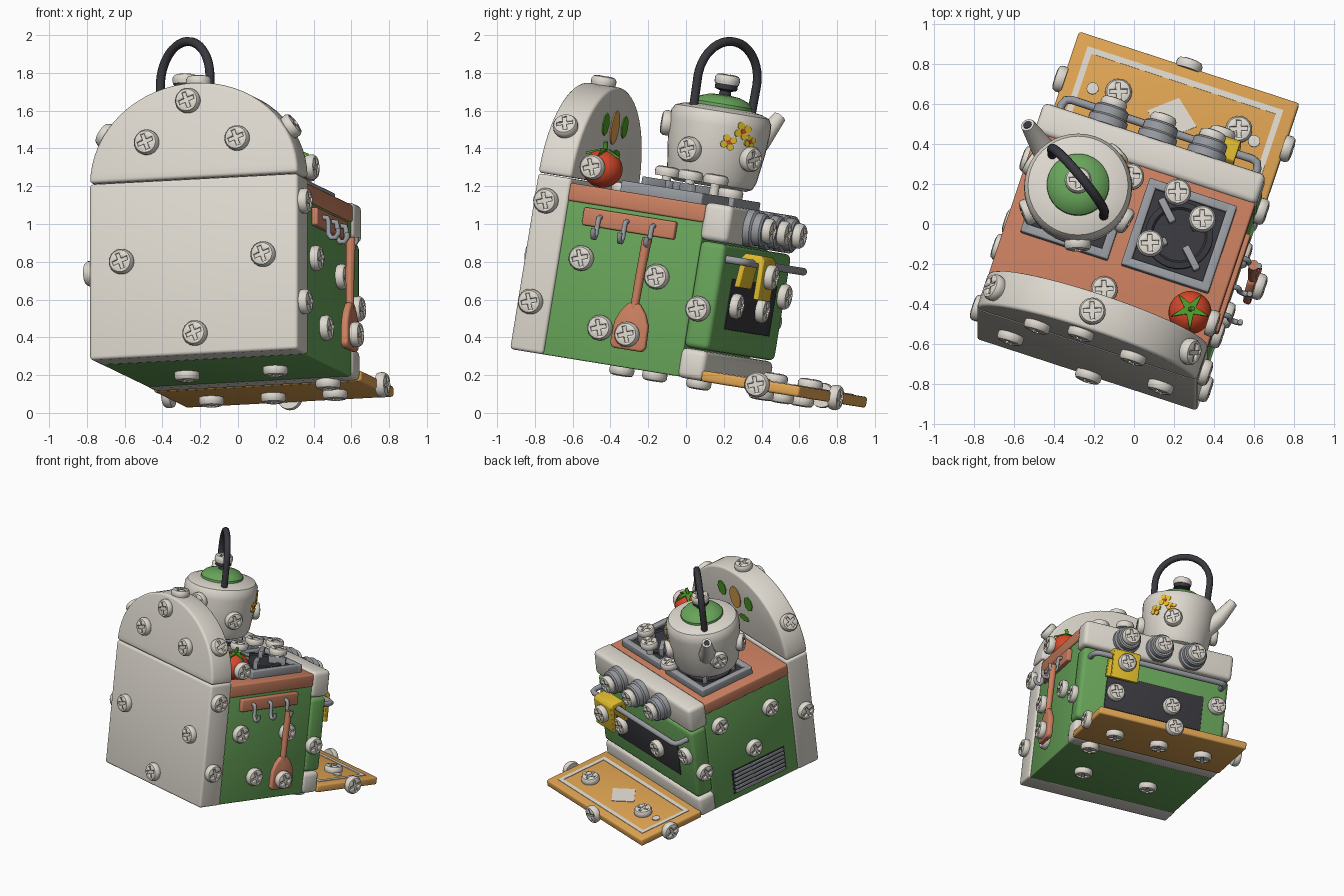
import bpy, bmesh, math
from mathutils import Matrix, Vector

if "Cube" in bpy.data.objects:
    bpy.data.objects.remove(bpy.data.objects["Cube"])

# The whole stove is turned and tipped as one toy
TILT = Matrix.Rotation(math.radians(-9.2), 4, 'X') @ Matrix.Rotation(math.radians(-18.3), 4, 'Z')
X, Y, Z = Vector((1, 0, 0)), Vector((0, 1, 0)), Vector((0, 0, 1))

def colour(name, r, g, b):
    m = bpy.data.materials.new(name)
    lin = lambda c: ((c / 255 + 0.055) / 1.055) ** 2.4
    m.diffuse_color = (lin(r), lin(g), lin(b), 1)
    m.use_nodes = True
    m.node_tree.nodes["Principled BSDF"].inputs["Base Color"].default_value = m.diffuse_color
    return m

CREAM = colour("cream", 222, 217, 207)
GREEN = colour("enamel green", 104, 165, 90)
TERRA = colour("terracotta", 203, 128, 96)
TAN = colour("tan orange", 222, 163, 82)
GREY = colour("steel grey", 152, 155, 160)
DARK = colour("charcoal", 56, 56, 62)
YELLOW = colour("yellow", 226, 190, 45)
RED = colour("tomato red", 214, 70, 40)
LEAF = colour("leaf green", 78, 158, 40)

def frame(p, n):
    """Matrix at p whose z axis points along n."""
    n = Vector(n).normalized()
    up = Z if abs(n.z) < 0.9 else Y
    x = up.cross(n).normalized()
    m = Matrix((x, n.cross(x), n)).transposed().to_4x4()
    m.translation = p
    return m

def place(name, me, mat, m):
    if not me.materials:
        me.materials.append(mat)
    ob = bpy.data.objects.new(name, me)
    bpy.context.collection.objects.link(ob)
    ob.matrix_world = TILT @ m
    return ob

def finish(name, bm, mat, m, bevel=0, seg=3):
    bmesh.ops.recalc_face_normals(bm, faces=bm.faces[:])
    if bevel:
        es = [e for e in bm.edges if e.calc_face_angle(0) > 0.6]
        bmesh.ops.bevel(bm, geom=es, offset=bevel, segments=seg, affect='EDGES', profile=0.5, clamp_overlap=True)
    me = bpy.data.meshes.new(name)
    bm.to_mesh(me)
    bm.free()
    me.polygons.foreach_set("use_smooth", [True] * len(me.polygons))
    me.set_sharp_from_angle(angle=math.radians(38))
    return place(name, me, mat, m)

def box(name, mat, lo, hi, bevel=0.01, m=Matrix(), seg=3):
    lo, hi = Vector(lo), Vector(hi)
    bm = bmesh.new()
    bmesh.ops.create_cube(bm, size=1)
    for v in bm.verts:
        v.co = (lo + hi) / 2 + v.co * (hi - lo)
    return finish(name, bm, mat, m, bevel, seg)

def prism(name, mat, pts, depth, m, bevel=0):
    bm = bmesh.new()
    f = bm.faces.new([bm.verts.new((x, y, 0)) for x, y in pts])
    top = bmesh.ops.extrude_face_region(bm, geom=[f])['geom']
    bmesh.ops.translate(bm, vec=(0, 0, depth), verts=[v for v in top if isinstance(v, bmesh.types.BMVert)])
    return finish(name, bm, mat, m, bevel)

def lathe(name, mat, prof, m, steps=32):
    bm = bmesh.new()
    vs = [bm.verts.new((r, 0, z)) for r, z in prof]
    es = [bm.edges.new(p) for p in zip(vs, vs[1:])]
    bmesh.ops.spin(bm, geom=vs + es, axis=Z, cent=(0, 0, 0), angle=2 * math.pi, steps=steps)
    bmesh.ops.remove_doubles(bm, verts=bm.verts[:], dist=1e-4)
    return finish(name, bm, mat, m)

def tube(name, mat, pts, r, m=Matrix(), taper=1):
    cu = bpy.data.curves.new(name, 'CURVE')
    cu.dimensions, cu.bevel_depth, cu.bevel_resolution, cu.use_fill_caps = '3D', r, 3, True
    sp = cu.splines.new('POLY')
    sp.points.add(len(pts) - 1)
    for i, (p, c) in enumerate(zip(sp.points, pts)):
        p.co = (*c, 1)
        p.radius = 1 + (taper - 1) * i / (len(pts) - 1)
    tmp = bpy.data.objects.new("tmp", cu)
    me = bpy.data.meshes.new_from_object(tmp)
    bpy.data.objects.remove(tmp)
    me.materials.clear()
    return place(name, me, mat, m)

def oval(cx, cy, rx, ry, n=16, a0=0):
    return [(cx + rx * math.cos(a0 + i * math.tau / n), cy + ry * math.sin(a0 + i * math.tau / n)) for i in range(n)]

# Screw head with a cut cross, shared by every screw
head = lathe("screw_head", CREAM, [(0, -0.005), (0.064, -0.005), (0.067, 0.01), (0.067, 0.028), (0.058, 0.042), (0.04, 0.047), (0, 0.049)], Matrix(), 24)
s, l = 0.011, 0.043
cross = prism("cross_cutter", CREAM, [(s, s), (s, l), (-s, l), (-s, s), (-l, s), (-l, -s), (-s, -s), (-s, -l), (s, -l), (s, -s), (l, -s), (l, s)],
              0.05, Matrix.Translation((0, 0, 0.036)))
mod = head.modifiers.new("cross", 'BOOLEAN')
mod.operation, mod.object, mod.solver = 'DIFFERENCE', cross, 'EXACT'
bpy.context.view_layer.update()
SCREW = bpy.data.meshes.new_from_object(head.evaluated_get(bpy.context.evaluated_depsgraph_get()))
bpy.data.objects.remove(head)
bpy.data.objects.remove(cross)

def screw(p, n, size=1):
    place("screw", SCREW, CREAM, frame(p, n) @ Matrix.Rotation(0.35, 4, 'Z') @ Matrix.Scale(size, 4))

# Back panel: lower slab and arched top
CX = 0.025
box("back_panel_lower", CREAM, (-0.555, -0.83, 0.185), (0.605, -0.64, 1.128), 0.018)
arch = [(CX + 0.58 * math.cos(math.pi * i / 32), 1.132 + 0.512 * math.sin(math.pi * i / 32)) for i in range(33)]
prism("back_panel_arch", CREAM, arch, 0.19, frame((0, -0.64, 0), -Y), 0.018)
for u, w in [(0, 1.545), (-0.23, 1.333), (0.275, 1.33), (-0.37, 0.7), (0.42, 0.7), (0.04, 0.296)]:
    screw((u, -0.83, w), -Y)
for a in (30, 90, 150):
    c, sn = math.cos(math.radians(a)), math.sin(math.radians(a))
    screw((CX + 0.58 * c, -0.74, 1.132 + 0.512 * sn), (c / 0.58, 0, sn / 0.512))
for p, n in [((0.605, -0.755, 0.99), X), ((0.605, -0.75, 0.45), X), ((-0.555, -0.75, 0.66), -X)]:
    screw(p, n)

# Flower painted on the panel
face = frame((0, -0.642, 0), Y)
prism("painted_flower", TAN, oval(-CX, 1.43, 0.065, 0.09), 0.008, face)
for sx in (-1, 1):
    prism("painted_leaf", LEAF, oval(-CX + sx * 0.16, 1.44, 0.05, 0.06, 8), 0.008, face)
    prism("painted_stem", LEAF, oval(-CX + sx * 0.09, 1.29, 0.06, 0.025, 8), 0.008, face)

# Body, counter, control strip, door and base
box("body", GREEN, (-0.545, -0.65, 0.185), (0.59, 0.125, 1.02), 0.008)
box("counter", TERRA, (-0.555, -0.645, 1.01), (0.6, 0.125, 1.105), 0.012)
box("control_strip", CREAM, (-0.565, 0.115, 0.92), (0.605, 0.275, 1.12), 0.03)
box("oven_door", GREEN, (-0.55, 0.12, 0.345), (0.595, 0.265, 0.915), 0.03)
box("base_plinth", CREAM, (-0.555, 0.11, 0.18), (0.6, 0.26, 0.34), 0.03)
box("oven_window", DARK, (-0.365, 0.2, 0.47), (0.395, 0.271, 0.74), 0.004)
for u, w in [(0.32, 0.6), (-0.12, 0.6)]:
    screw((u, 0.271, w), Y)
screw((-0.47, 0.265, 0.69), Y)
for p, n in [((0.59, -0.514, 0.72), X), ((0.59, -0.082, 0.687), X), ((0.59, -0.349, 0.372), X), ((0.595, 0.175, 0.554), X),
             ((-0.545, -0.45, 0.82), -X), ((-0.545, -0.27, 0.55), -X), ((-0.545, 0.01, 0.87), -X), ((-0.55, 0.19, 0.55), -X),
             ((0.305, -0.29, 0.185), -Z), ((-0.195, -0.27, 0.185), -Z), ((0.44, 0.19, 0.18), -Z), ((0.02, -0.535, 1.105), Z)]:
    screw(p, n)

# Knobs
for u in (-0.235, CX, 0.285):
    lathe("knob", GREY, [(0, 0), (0.1, 0), (0.1, 0.04), (0.088, 0.05), (0.088, 0.09), (0.078, 0.1), (0, 0.1)], frame((u, 0.27, 1.02), Y))
    screw((u, 0.37, 1.02), Y)

# Door rail and towel
rail = [(-0.49, 0.25, 0.837), (-0.49, 0.33, 0.837), (-0.478, 0.36, 0.837), (-0.45, 0.37, 0.837)]
tube("door_rail", GREY, rail + [(2 * CX - u, v, w) for u, v, w in reversed(rail)], 0.021)
towel = [(0.29, 0.7), (0.32, 0.7), (0.335, 0.84), (0.405, 0.84), (0.405, 0.65), (0.435, 0.65), (0.435, 0.86), (0.415, 0.885), (0.325, 0.885), (0.305, 0.86)]
prism("towel", YELLOW, towel, 0.21, frame((0.21, 0, 0), X), 0.006)
screw((0.315, 0.435, 0.78), Y)

# Side vent
box("vent_plate", DARK, (-0.549, -0.54, 0.235), (-0.54, -0.06, 0.435), 0)
for i in range(6):
    box("vent_slat", GREY, (-0.562, -0.53, 0.242 + i * 0.033), (-0.54, -0.07, 0.262 + i * 0.033), 0.005)

# Doormat with painted border and diamond
box("doormat", TAN, (-0.555, 0.25, 0.178), (0.605, 0.805, 0.236), 0.014)
for lo, hi in [((-0.49, 0.715), (0.54, 0.745)), ((-0.49, 0.315), (0.54, 0.345)), ((-0.49, 0.345), (-0.46, 0.715)), ((0.51, 0.345), (0.54, 0.715))]:
    box("mat_border", CREAM, (*lo, 0.232), (*hi, 0.24), 0)
prism("mat_diamond", CREAM, oval(CX, 0.53, 0.13, 0.11, 4), 0.008, Matrix.Translation((0, 0, 0.232)))
for u in (-0.4, 0.45):
    lathe("mat_dot", CREAM, [(0, 0), (0.03, 0), (0.03, 0.01), (0, 0.012)], Matrix.Translation((u, 0.55, 0.234)), 16)
for p, n in [((0.36, 0.58, 0.236), Z), ((-0.27, 0.57, 0.236), Z), ((0.02, 0.8, 0.207), Y), ((-0.55, 0.55, 0.207), -X), ((0.6, 0.57, 0.207), X),
             ((-0.32, 0.52, 0.178), -Z), ((CX, 0.52, 0.178), -Z), ((0.37, 0.52, 0.178), -Z)]:
    screw(p, n)

# Burners
for cx in (-0.24, 0.29):
    at = Matrix.Translation((cx, -0.16, 1.1))
    box("burner_plate", GREY, (-0.225, -0.225, 0), (0.225, 0.225, 0.03), 0.006, at)
    for k in range(4):
        turn = at @ Matrix.Rotation(k * math.pi / 2, 4, 'Z')
        box("burner_frame", GREY, (-0.23, 0.185, 0), (0.23, 0.23, 0.062), 0.008, turn)
        box("burner_prong", GREY, (0.07, -0.018, 0.04), (0.2, 0.018, 0.1), 0.006, turn @ Matrix.Rotation(math.pi / 4, 4, 'Z'))
    box("burner_tray", DARK, (-0.185, -0.185, 0.02), (0.185, 0.185, 0.038), 0, at)
    lathe("burner_ring", DARK, [(0, 0.03), (0.17, 0.03), (0.17, 0.055), (0.14, 0.06), (0.13, 0.05), (0, 0.05)], at)
for u, v in [(0.22, 0.03), (0.38, -0.06), (0.17, -0.26)]:
    lathe("burner_post", CREAM, [(0, 0), (0.025, 0), (0.025, 0.1), (0, 0.1)], Matrix.Translation((u, v, 1.13)), 16)
    screw((u, v, 1.225), Z)
screw((-0.03, 0.04, 1.165), Z)

# Kettle
KET = Matrix.Translation((-0.245, -0.15, 0))
lathe("kettle_body", CREAM, [(0, 1.205), (0.19, 1.205), (0.222, 1.22), (0.24, 1.26), (0.262, 1.42), (0.27, 1.53), (0.268, 1.575), (0.25, 1.605), (0.21, 1.62), (0.15, 1.63), (0, 1.63)], KET, 40)
lathe("kettle_lid", GREEN, [(0, 1.62), (0.157, 1.62), (0.155, 1.645), (0.13, 1.672), (0.08, 1.69), (0, 1.697)], KET)
lathe("lid_knob", DARK, [(0, 1.68), (0.035, 1.68), (0.03, 1.715), (0.06, 1.725), (0.06, 1.755), (0, 1.76)], KET, 24)
screw(KET @ Vector((0, 0, 1.757)), Z)
SP = KET @ Matrix.Rotation(math.radians(-32), 4, 'Z')
loop = [(0.205 * math.cos(math.pi * i / 24), 0, 1.77 + 0.21 * math.sin(math.pi * i / 24)) for i in range(25)]
tube("kettle_handle", DARK, [(0.2, 0, 1.59)] + loop + [(-0.2, 0, 1.59)], 0.024, SP)
tube("kettle_spout", CREAM, [(-0.2, 0, 1.40), (-0.3, 0, 1.49), (-0.395, 0, 1.625)], 0.075, SP, 0.48)
lathe("spout_hole", DARK, [(0, 0), (0.022, 0), (0.022, 0.004), (0, 0.004)], SP @ frame((-0.395, 0, 1.625), (-0.095, 0, 0.135)), 16)

def around(deg, w, r):
    d = Vector((math.cos(math.radians(deg)), math.sin(math.radians(deg)), 0))
    return KET @ (d * r + Z * w), d

for deg, w in [(63, 1.38), (-13, 1.38), (-72, 1.5), (165, 1.38), (-140, 1.4)]:
    screw(*around(deg, w, 0.254 if w < 1.45 else 0.264))
# Painted kettle flowers
for deg, w, k in [(46, 1.52, 1), (31, 1.45, 0.9), (58, 1.47, 0.75)]:
    f = frame(*around(deg, w, 0.262))
    for a in range(4):
        t = a * math.pi / 2 + 0.5
        prism("flower_petal", YELLOW, oval(0.03 * k * math.cos(t), 0.03 * k * math.sin(t), 0.021 * k, 0.021 * k, 10), 0.0095, f)
    prism("flower_centre", RED, oval(0, 0, 0.014 * k, 0.014 * k, 10), 0.0125, f)

# Tomato with calyx
TOM = Matrix.Translation((0.468, -0.523, 1.205))
lathe("tomato", RED, [(0.108 * math.sin(math.pi * i / 14), -0.1 * math.cos(math.pi * i / 14)) for i in range(15)], TOM, 28)
star = [((0.1 if i % 2 == 0 else 0.03) * math.cos(i * math.pi / 5), (0.1 if i % 2 == 0 else 0.03) * math.sin(i * math.pi / 5)) for i in range(10)]
calyx = prism("tomato_calyx", LEAF, star, 0.012, TOM @ Matrix.Translation((0, 0, 0.098)))
for v in calyx.data.vertices:
    v.co.z -= 3.5 * (v.co.x ** 2 + v.co.y ** 2)
tube("tomato_stem", LEAF, [(0, 0, 0.09), (0.005, 0, 0.125), (0.015, 0, 0.145)], 0.012, TOM)
screw((0.572, -0.54, 1.205), X)

# Utensil rail, hooks and spatula
box("utensil_rail", TERRA, (0.58, -0.54, 0.895), (0.622, -0.02, 0.99), 0.01)
for v in (-0.44, -0.29, -0.14):
    tube("hook", GREY, [(0.615, v, 0.95), (0.645, v, 0.945), (0.65, v, 0.92), (0.65, v, 0.86), (0.665, v, 0.838), (0.69, v, 0.838), (0.705, v, 0.86), (0.705, v, 0.885)], 0.014)
SIDE = frame((0.655, -0.155, 0), X)
blade = [(-0.1, 0.3), (-0.08, 0.28), (0.08, 0.28), (0.1, 0.3), (0.095, 0.42), (0.07, 0.48), (0.03, 0.53), (-0.03, 0.53), (-0.07, 0.48), (-0.095, 0.42)]
prism("spatula_blade", TERRA, blade, 0.04, SIDE, 0.012)
tube("spatula_handle", TERRA, [(0.675, -0.155, 0.5), (0.675, -0.152, 0.7), (0.678, -0.145, 0.88)], 0.022, taper=1.2)
screw((0.695, -0.16, 0.36), X)
